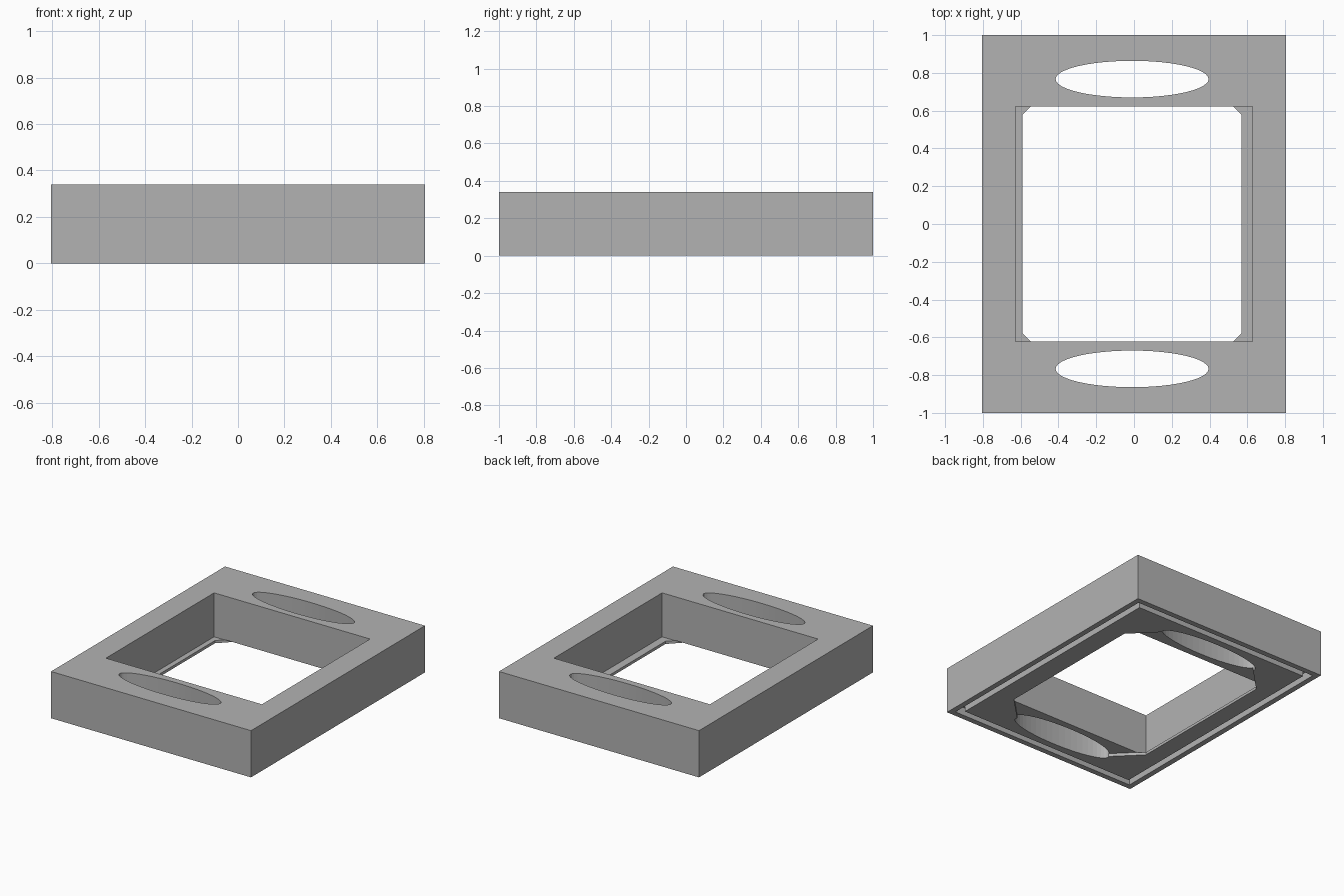
import bpy, bmesh, math

if "Cube" in bpy.data.objects:
    bpy.data.objects.remove(bpy.data.objects["Cube"])

W, D, H = 0.805, 1.0, 0.34      # half width, half depth, height
FLOOR = 0.02                    # thickness of the thin bottom ledge

grey = bpy.data.materials.new("light_grey")
grey.diffuse_color = (0.45, 0.45, 0.45, 1)
grey.use_nodes = True
grey.node_tree.nodes["Principled BSDF"].inputs["Base Color"].default_value = grey.diffuse_color


def prism(name, points, z0, z1):
    """Closed upright prism from a flat outline."""
    bm = bmesh.new()
    face = bm.faces.new([bm.verts.new((x, y, z0)) for x, y in points])
    ext = bmesh.ops.extrude_face_region(bm, geom=[face])
    top = [v for v in ext["geom"] if isinstance(v, bmesh.types.BMVert)]
    bmesh.ops.translate(bm, verts=top, vec=(0, 0, z1 - z0))
    bmesh.ops.recalc_face_normals(bm, faces=bm.faces)
    mesh = bpy.data.meshes.new(name)
    bm.to_mesh(mesh)
    bm.free()
    mesh.materials.append(grey)
    ob = bpy.data.objects.new(name, mesh)
    bpy.context.collection.objects.link(ob)
    return ob


def rect(hx, hy):
    return [(-hx, -hy), (hx, -hy), (hx, hy), (-hx, hy)]


def cut(target, cutter):
    """Boolean difference, applied; the cutter is removed afterwards."""
    cutter.hide_render = True
    mod = target.modifiers.new("cut", "BOOLEAN")
    mod.operation = "DIFFERENCE"
    mod.solver = "EXACT"
    mod.object = cutter
    bpy.context.view_layer.objects.active = target
    bpy.ops.object.modifier_apply(modifier=mod.name)
    bpy.data.objects.remove(cutter, do_unlink=True)


# Main block
frame = prism("frame_block", rect(W, D), 0, H)

# Square pocket from above, leaving a thin ledge
cut(frame, prism("pocket_cutter", rect(0.628, 0.622), FLOOR, H + 0.1))

# Oval through holes at front and back
for y in (-0.767, 0.767):
    oval = [(-0.01 + 0.405 * math.cos(a), y + 0.097 * math.sin(a))
            for a in (math.tau * i / 48 for i in range(48))]
    cut(frame, prism("oval_cutter", oval, -0.1, H + 0.1))

# Opening in the ledge, with cut corners running out to the oval holes
xl, xr, y0, c = -0.59, 0.57, 0.578, 0.189
opening = [(xl, -y0), (xl + c, -y0 - c), (xr - c, -y0 - c), (xr, -y0),
           (xr, y0), (xr - c, y0 + c), (xl + c, y0 + c), (xl, y0)]
cut(frame, prism("opening_cutter", opening, -0.1, FLOOR + 0.002))

# Groove around the underside
groove = prism("groove_cutter", rect(W - 0.04, D - 0.04), -0.1, 0.06)
cut(groove, prism("groove_core", rect(W - 0.086, D - 0.086), -0.2, 0.2))
cut(frame, groove)
